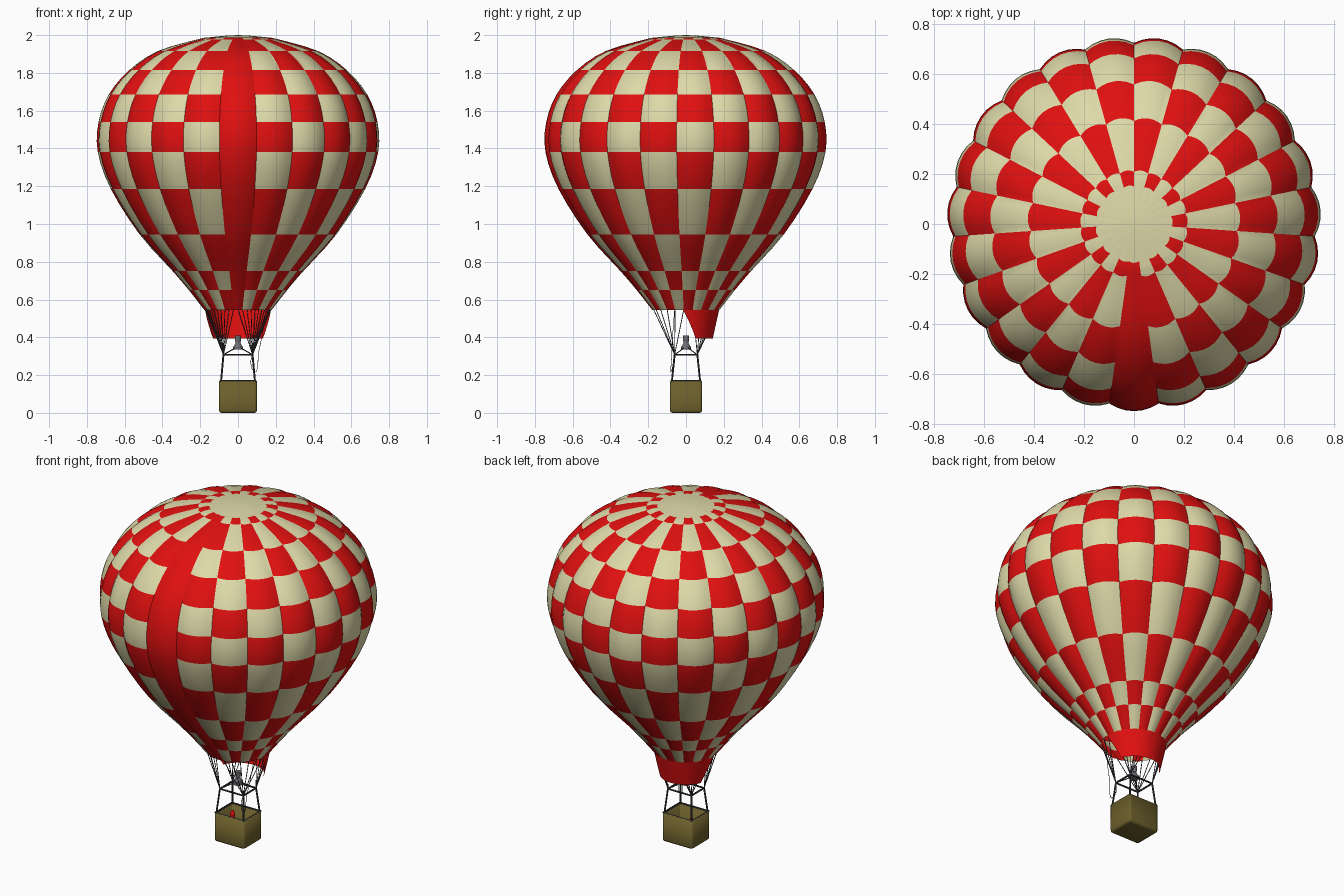
import bpy, bmesh, math
from mathutils import Vector, Matrix

if "Cube" in bpy.data.objects:
    bpy.data.objects.remove(bpy.data.objects["Cube"])


def mat(name, r, g, b):
    m = bpy.data.materials.new(name)
    m.diffuse_color = (r, g, b, 1)
    m.use_nodes = True
    m.node_tree.nodes["Principled BSDF"].inputs["Base Color"].default_value = m.diffuse_color
    return m


RED = mat("red fabric", 0.75, 0.005, 0.005)
CREAM = mat("cream fabric", 0.73, 0.70, 0.40)
WICKER = mat("olive wicker", 0.15, 0.115, 0.025)
DARK = mat("dark metal and rope", 0.045, 0.047, 0.055)
STEEL = mat("burner steel", 0.16, 0.16, 0.18)


def finish(bm, name, mats, angle=28):
    me = bpy.data.meshes.new(name)
    bm.to_mesh(me)
    bm.free()
    ob = bpy.data.objects.new(name, me)
    bpy.context.collection.objects.link(ob)
    for m in mats:
        me.materials.append(m)
    bpy.ops.object.select_all(action='DESELECT')
    ob.select_set(True)
    bpy.context.view_layer.objects.active = ob
    bpy.ops.object.shade_smooth_by_angle(angle=math.radians(angle))
    return ob


def bar(bm, p, q, r1, r2=None, sides=6):
    """Round bar from p to q."""
    p, q = Vector(p), Vector(q)
    d = q - p
    m = Matrix.Translation((p + q) / 2) @ d.to_track_quat('Z', 'Y').to_matrix().to_4x4()
    bmesh.ops.create_cone(bm, cap_ends=True, segments=sides, radius1=r1,
                          radius2=r1 if r2 is None else r2, depth=d.length, matrix=m)


def path(bm, pts, r, sides=6):
    for p, q in zip(pts, pts[1:]):
        bar(bm, p, q, r, sides=sides)


# Envelope: 23 bulging gores, one plain red at the front, the rest chequered
GORES, SEG, SUB = 23, 6, 3
PROFILE = [(0, 2.0), (0.155, 1.988), (0.215, 1.977), (0.425, 1.915), (0.575, 1.815),
           (0.683, 1.685), (0.737, 1.54), (0.741, 1.38), (0.672, 1.185), (0.52, 0.945),
           (0.345, 0.75), (0.26, 0.65), (0.178, 0.545)]


def catmull(a, b, c, d, t):
    return 0.5 * (2 * b + (c - a) * t + (2 * a - 5 * b + 4 * c - d) * t * t
                  + (3 * b - a - 3 * c + d) * t ** 3)


P = [Vector(p) for p in PROFILE]
P = [Vector((-P[1].x, P[1].y))] + P + [2 * P[-1] - P[-2]]
rings = [catmull(*P[i:i + 4], s / SUB) for i in range(len(P) - 3) for s in range(SUB)]
rings.append(P[-2])


def gore_point(j, r, z):
    t = (j % SEG) / SEG * 2 - 1              # -1 and 1 are the seams
    a = ((j / SEG) - 0.5) * 2 * math.pi / GORES
    r *= 1.004 - 0.032 * t * t
    return Vector((r * math.sin(a), -r * math.cos(a), z))


bm = bmesh.new()
N = GORES * SEG
top = bm.verts.new((0, 0, 2.0))
rows = [[bm.verts.new(gore_point(j, *p)) for j in range(N)] for p in rings[1:]]
for i in range(len(rows)):
    band = i // SUB
    for j in range(N):
        k = (j + 1) % N
        if i == 0:
            f = bm.faces.new((top, rows[0][j], rows[0][k]))
        else:
            f = bm.faces.new((rows[i - 1][j], rows[i][j], rows[i][k], rows[i - 1][k]))
        col = j // SEG
        if band == 0:
            f.material_index = 1             # plain crown
        elif col == 0:
            f.material_index = 0             # plain front gore
        else:
            f.material_index = 0 if (col + band) % 2 == 1 else 1
    # first ring of faces belongs to the crown
    if i + 1 >= len(rows):
        break
bmesh.ops.recalc_face_normals(bm, faces=bm.faces)
finish(bm, "envelope", [RED, CREAM], 25)

# Scoop: red skirt round the back half of the mouth
bm = bmesh.new()
U, V = 24, 4
grid = []
for v in range(V + 1):
    s = v / V
    r, z, A = 0.176 - 0.034 * s, 0.55 - 0.155 * s, math.radians(96 - 27 * s)
    grid.append([bm.verts.new((r * math.sin(A * (2 * u / U - 1)),
                               r * math.cos(A * (2 * u / U - 1)), z)) for u in range(U + 1)])
for v in range(V):
    for u in range(U):
        bm.faces.new((grid[v][u], grid[v][u + 1], grid[v + 1][u + 1], grid[v + 1][u]))
finish(bm, "scoop", [RED])

# Basket: open rounded box
bm = bmesh.new()
bmesh.ops.create_cube(bm, size=1, matrix=Matrix.Translation((0, 0, 0.085))
                      @ Matrix.Diagonal((0.2, 0.17, 0.17, 1)))
edges = [e for e in bm.edges if min(v.co.z for v in e.verts) < 0.01]
bmesh.ops.bevel(bm, geom=edges, offset=0.014, segments=3, affect='EDGES', profile=0.5)
lid = [f for f in bm.faces if f.calc_center_median().z > 0.169]
bmesh.ops.delete(bm, geom=lid, context='FACES')
basket = finish(bm, "basket", [WICKER], 40)
sol = basket.modifiers.new("thickness", 'SOLIDIFY')
sol.thickness = 0.01
sol.offset = -1

# Basket rim, uprights and burner frame
CORNERS = [(-1, -1), (1, -1), (1, 1), (-1, 1)]


def corner_loop(x, y, z):
    return [Vector((sx * x, sy * y, z)) for sx, sy in CORNERS]


bm = bmesh.new()
rim = corner_loop(0.094, 0.079, 0.168)
path(bm, rim + rim[:1], 0.005)
finish(bm, "basket_rim", [DARK])

frame = corner_loop(0.077, 0.06, 0.308)
bm = bmesh.new()
path(bm, frame + frame[:1], 0.005, 8)
for p, q in zip(corner_loop(0.09, 0.075, 0.165), frame):
    bar(bm, p, q, 0.005, sides=8)
for p in frame:
    bar(bm, p, (p.x * 0.15, p.y * 0.15, 0.345), 0.003)
finish(bm, "burner_frame", [DARK])

# Burner
bm = bmesh.new()
for z1, z2, r1, r2 in ((0.335, 0.352, 0.026, 0.026), (0.352, 0.372, 0.022, 0.012),
                       (0.372, 0.41, 0.014, 0.017)):
    bar(bm, (0, 0, z1), (0, 0, z2), r1, r2, 16)
finish(bm, "burner", [STEEL])

# Suspension ropes: every seam to the nearest frame corner
bm = bmesh.new()
for g in range(GORES):
    p = gore_point(g * SEG, 0.178, 0.548)
    q = min(frame, key=lambda c: (c.xy.normalized() - p.xy.normalized()).length)
    bar(bm, p, q, 0.0022, sides=5)
finish(bm, "suspension_ropes", [DARK])

# Loose control line hanging at the right
bm = bmesh.new()
path(bm, [(0.15, -0.06, 0.55), (0.13, -0.07, 0.42), (0.107, -0.075, 0.31),
          (0.105, -0.08, 0.24), (0.095, -0.08, 0.215), (0.075, -0.075, 0.23),
          (0.066, -0.065, 0.27), (0.077, -0.06, 0.308)], 0.0015, 5)
finish(bm, "control_line", [DARK])

# Gas bottle in the basket
bm = bmesh.new()
bar(bm, (-0.05, 0.02, 0.01), (-0.05, 0.02, 0.14), 0.013, sides=16)
bar(bm, (-0.05, 0.02, 0.14), (-0.05, 0.02, 0.157), 0.013, 0.005, 16)
finish(bm, "gas_bottle", [RED])
